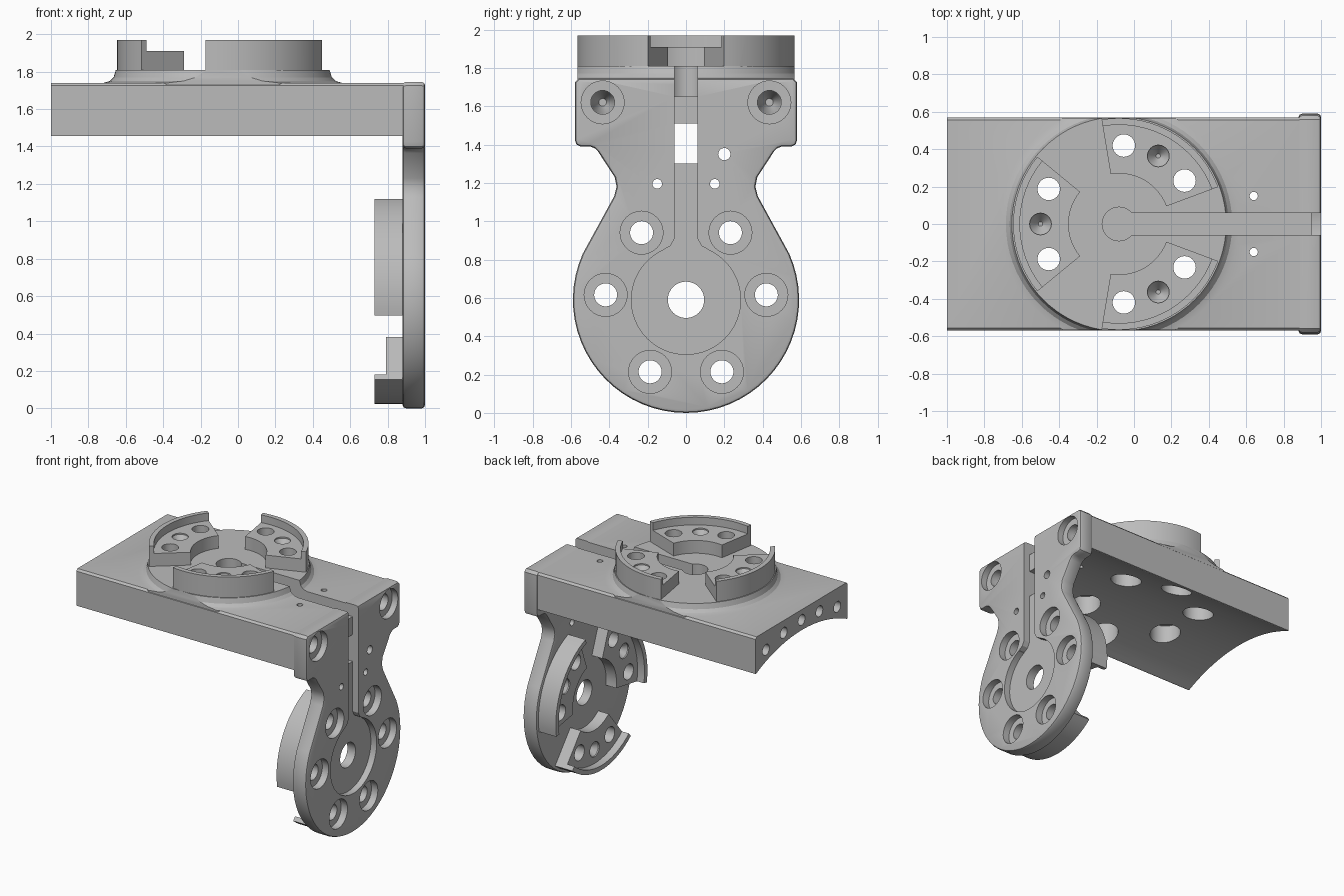
import bpy, bmesh
from math import sin, cos, pi, radians, sqrt
from mathutils import Matrix, Vector

if "Cube" in bpy.data.objects:
    bpy.data.objects.remove(bpy.data.objects["Cube"], do_unlink=True)

grey = bpy.data.materials.new("machined grey")
grey.use_nodes = True
grey.diffuse_color = (0.5, 0.5, 0.5, 1)
grey.node_tree.nodes["Principled BSDF"].inputs["Base Color"].default_value = (0.5, 0.5, 0.5, 1)

# Local frames: +z points out of the mating face, -x points away from the corner
TOP = Matrix.Translation((-0.08, 0, 1.81))
SIDE = Matrix(((0, 0, -1, 0.89), (0, 1, 0, 0), (1, 0, 0, 0.59), (0, 0, 0, 1)))
ALONG_X = Matrix(((0, 0, 1, 0), (1, 0, 0, 0), (0, 1, 0, 0), (0, 0, 0, 1)))
WORLD = Matrix.Identity(4)


def make(bm, name, frame):
    bmesh.ops.transform(bm, matrix=frame, verts=bm.verts)
    bmesh.ops.recalc_face_normals(bm, faces=bm.faces)
    mesh = bpy.data.meshes.new(name)
    bm.to_mesh(mesh)
    bm.free()
    mesh.materials.append(grey)
    obj = bpy.data.objects.new(name, mesh)
    bpy.context.collection.objects.link(obj)
    return obj


def prism(name, pts, lo, hi, frame=WORLD, bevel=0):
    bm = bmesh.new()
    face = bm.faces.new([bm.verts.new((a, b, lo)) for a, b in pts])
    top = bmesh.ops.extrude_face_region(bm, geom=[face])["geom"]
    bmesh.ops.translate(bm, vec=(0, 0, hi - lo),
                        verts=[v for v in top if isinstance(v, bmesh.types.BMVert)])
    if bevel:
        rims = [e for e in bm.edges if abs(e.verts[0].co.z - e.verts[1].co.z) < 1e-5]
        bmesh.ops.recalc_face_normals(bm, faces=bm.faces)
        bmesh.ops.bevel(bm, geom=rims, offset=bevel, segments=2, profile=0.5, affect='EDGES')
    return make(bm, name, frame)


def lathe(name, profile, frame=WORLD, at=(0, 0), sides=32):
    bm = bmesh.new()
    rings = [[bm.verts.new((at[0] + r * cos(2 * pi * i / sides),
                            at[1] + r * sin(2 * pi * i / sides), h)) for i in range(sides)]
             for r, h in profile]
    for low, high in zip(rings, rings[1:]):
        for i in range(sides):
            j = (i + 1) % sides
            bm.faces.new((low[i], low[j], high[j], high[i]))
    bm.faces.new(rings[0])
    bm.faces.new(rings[-1])
    return make(bm, name, frame)


def drill(r, lo, hi, frame=WORLD, at=(0, 0), sides=32):
    return lathe("cutter", [(r, lo), (r, hi)], frame, at, sides)


def box(a, b, lo, hi, frame=WORLD):
    return prism("cutter", [(a[0], b[0]), (a[1], b[0]), (a[1], b[1]), (a[0], b[1])], lo, hi, frame)


def combine(target, tools, op='DIFFERENCE'):
    for tool in tools:
        mod = target.modifiers.new("cut", 'BOOLEAN')
        mod.operation, mod.object, mod.solver = op, tool, 'EXACT'
        bpy.context.view_layer.objects.active = target
        bpy.ops.object.modifier_apply(modifier=mod.name)
        bpy.data.objects.remove(tool, do_unlink=True)


def arc(r, start, end, steps):
    return [(r * cos(radians(start + (end - start) * i / steps)),
             r * sin(radians(start + (end - start) * i / steps))) for i in range(steps + 1)]


def add_coupling(body, frame, bore_top):
    """Three stepped jaws with their bolt holes, on the mating face of a body."""
    mids = (60, 180, 300)
    combine(body, [prism("jaw", arc(0.566, m - 39.5, m + 39.5, 18) + arc(0.27, m + 39.5, m - 39.5, 12),
                         -0.02, 0.16, frame) for m in mids], 'UNION')
    # Lower the jaw tops inside a thin outer rim
    combine(body, [drill(0.53, 0.10, 0.3, frame, sides=72)])
    for m in mids:
        pin, = arc(0.42, m, m, 1)[:1]
        combine(body, [lathe("cutter", [(0.012, 0.03), (0.058, 0.09), (0.058, 0.2)], frame, pin)])
        for bolt in arc(0.42, m - 26.5, m + 26.5, 1):
            combine(body, [drill(0.06, -0.6, 0.3, frame, bolt),
                           drill(0.112, -0.7, bore_top, frame, bolt)])


def corner_bolts(body):
    for y in (-0.435, 0.435):
        combine(body, [lathe("cutter", [(0.02, 0.78), (0.062, 0.89), (0.062, 0.95), (0.112, 0.951),
                                        (0.112, 1.1)], ALONG_X, (y, 1.62))])


# Top slab with hollow underside
radius, crown = 1.315, 1.58
under = [(y, crown - radius + sqrt(radius ** 2 - y * y)) for y in [0.56 - 0.04 * i for i in range(29)]]
profile = [(-0.57, 1.455), (-0.57, 1.725), (-0.555, 1.74), (0.555, 1.74), (0.57, 1.725), (0.57, 1.455)]
slab = prism("top_slab", profile + under, -1, 0.9, ALONG_X)

# Flared round hub, trimmed to the slab width
hub = lathe("hub", [(0.64, -0.09), (0.64, -0.07), (0.605, -0.06), (0.585, -0.04), (0.573, 0)], TOP, sides=72)
combine(hub, [box((-1, 1), (-0.567, 0.567), 1, 2.2)], 'INTERSECT')
combine(slab, [hub], 'UNION')
add_coupling(slab, TOP, -0.12)

# Cable channel, small holes and the row of end holes
combine(slab, [drill(0.09, -0.16, 0.3, TOP), box((-0.08, 1.1), (-0.06, 0.06), 1.65, 2.2)])
combine(slab, [drill(0.022, 1.2, 2, WORLD, (0.64, s * 0.15), 16) for s in (-1, 1)])
combine(slab, [drill(0.042, -1.1, -0.88, ALONG_X, (y, 1.66 - 0.34 * y * y), 24)
               for y in (-0.44, -0.22, 0, 0.22, 0.44)])
corner_bolts(slab)

# Upright plate: round lower end, narrow neck, square shoulders
half = [(y, z + 0.59) for y, z in arc(0.59, -90, 24, 20)]
half += [(0.375, 1.13), (0.362, 1.18), (0.372, 1.23), (0.46, 1.365), (0.475, 1.38), (0.50, 1.39),
         (0.55, 1.39), (0.572, 1.40), (0.58, 1.425), (0.58, 1.725), (0.56, 1.745)]
outline = half + [(-y, z) for y, z in reversed(half[1:])]
plate = prism("upright_plate", outline, 0.88, 1.0, ALONG_X, bevel=0.018)
add_coupling(plate, SIDE, -0.055)

# Centre bore, shallow recess, cable groove and slot
combine(plate, [drill(0.095, 0.5, 1.1, ALONG_X, (0, 0.59)),
                drill(0.285, 0.95, 1.1, ALONG_X, (0, 0.59), 64)])
groove = [(0.13, 0.80), (0.12, 0.85), (0.08, 0.872), (0.06, 0.91), (0.06, 1.8)]
combine(plate, [prism("cutter", groove + [(-y, z) for y, z in reversed(groove)], 0.95, 1.1, ALONG_X),
                box((-0.06, 0.06), (1.3, 1.51), 0.7, 1.1, ALONG_X),
                box((-0.06, 0.06), (1.65, 1.9), 0.7, 1.1, ALONG_X)])
combine(plate, [drill(r, 0.7, 1.1, ALONG_X, at, 20)
                for r, at in ((0.025, (-0.15, 1.195)), (0.025, (0.15, 1.195)), (0.032, (0.20, 1.35)))])
corner_bolts(plate)

# Smooth curved walls, keep machined edges crisp
for obj in (slab, plate):
    bpy.ops.object.select_all(action='DESELECT')
    obj.select_set(True)
    bpy.context.view_layer.objects.active = obj
    bpy.ops.object.shade_smooth_by_angle(angle=radians(25))
